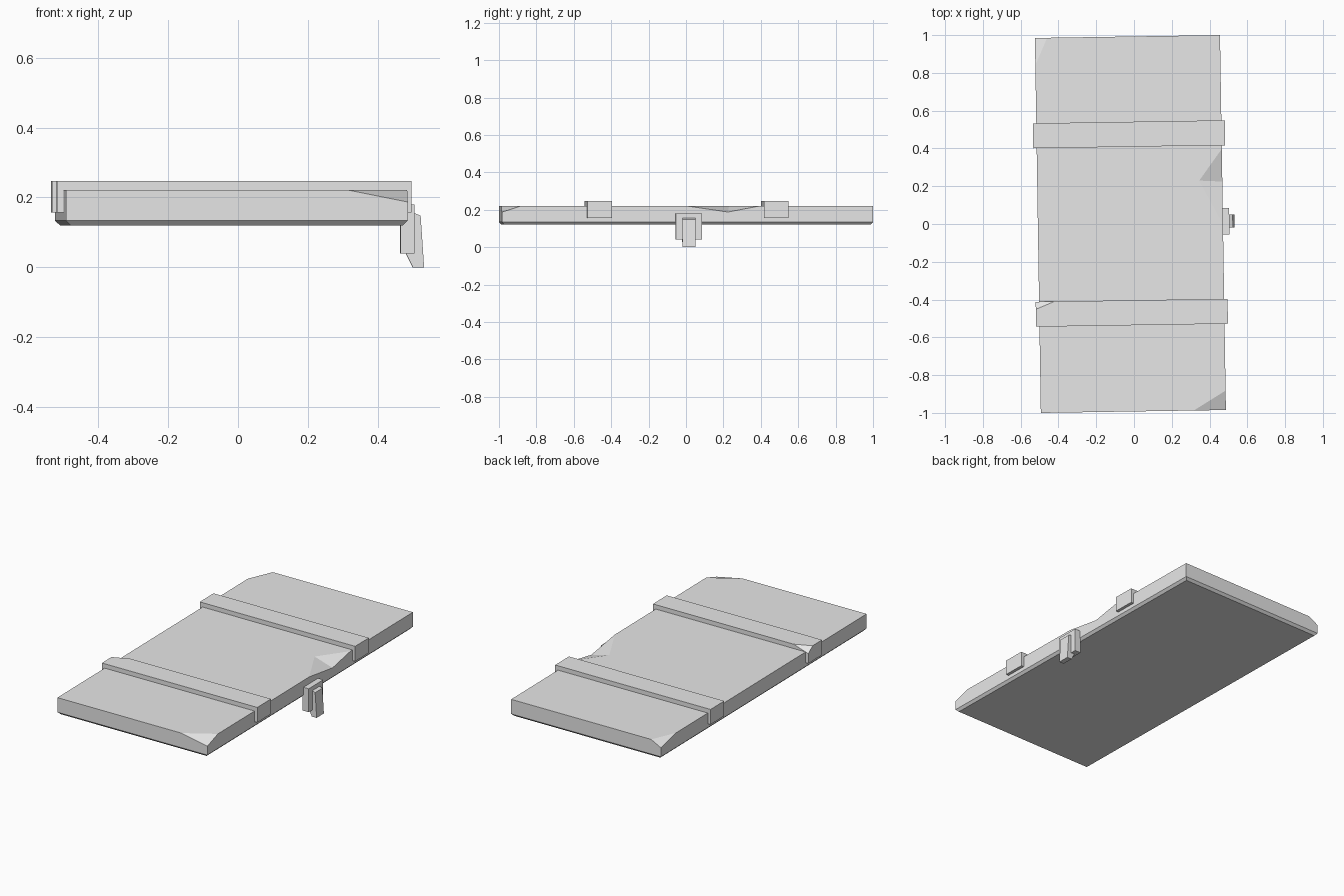
import bpy
import bmesh
from math import radians
from mathutils import Matrix, Vector

old = bpy.data.objects.get("Cube")
if old:
    bpy.data.objects.remove(old, do_unlink=True)

grey = bpy.data.materials.new("plain_grey")
grey.use_nodes = True
grey.diffuse_color = (0.8, 0.8, 0.8, 1)
grey.node_tree.nodes["Principled BSDF"].inputs["Base Color"].default_value = (0.8, 0.8, 0.8, 1)

# The whole lid sits slightly twisted about the vertical axis
PLACE = Matrix.Translation((-0.019, 0, 0)) @ Matrix.Rotation(radians(0.9), 4, "Z")


def finish(bm, name):
    bmesh.ops.recalc_face_normals(bm, faces=bm.faces)
    mesh = bpy.data.meshes.new(name)
    bm.to_mesh(mesh)
    bm.free()
    mesh.transform(PLACE)
    mesh.materials.append(grey)
    obj = bpy.data.objects.new(name, mesh)
    bpy.context.collection.objects.link(obj)
    return obj


def box(low, high):
    low, high = Vector(low), Vector(high)
    bm = bmesh.new()
    bmesh.ops.create_cube(bm, size=1)
    for v in bm.verts:
        v.co = (low + high) / 2 + v.co * (high - low)
    return bm


def chip(bm, a, b, c):
    """Cut off a top corner with the plane through three points."""
    a, b, c = Vector(a), Vector(b), Vector(c)
    normal = (b - a).cross(c - a).normalized()
    if normal.z < 0:
        normal.negate()
    bmesh.ops.bisect_plane(bm, geom=bm.verts[:] + bm.edges[:] + bm.faces[:],
                           plane_co=a, plane_no=normal, clear_outer=True)
    bmesh.ops.holes_fill(bm, edges=[e for e in bm.edges if e.is_boundary])


# Lid slab with a chamfered underside and two chipped corners
W, L, BOTTOM, TOP = 0.49, 0.9925, 0.12, 0.221
bm = box((-W, -L, BOTTOM), (W, L, TOP))
rim = [e for e in bm.edges if all(v.co.z < BOTTOM + 0.01 for v in e.verts)]
bmesh.ops.bevel(bm, geom=rim, offset=0.014, segments=1, affect="EDGES")
chip(bm, (0.32, -L, TOP), (W, -0.89, TOP), (W, -L, 0.187))
chip(bm, (-0.425, L, TOP), (-W, 0.848, TOP), (-W, L, 0.187))
slab = finish(bm, "lid_slab")

# Broken notch in the edge above the latch
tip = Vector((0.368, 0.224, TOP))
bm = bmesh.new()
bm.verts.new(tip)
bm.verts.new(tip + Vector((0, 0, 0.1)))
for p in ((W, 0.39, TOP), (W, -0.008, TOP), (W, 0.217, 0.188)):
    far = tip + (Vector(p) - tip) * 1.4
    bm.verts.new(far)
    bm.verts.new((far.x, far.y, TOP + 0.1))
bmesh.ops.convex_hull(bm, input=bm.verts[:])
cutter = finish(bm, "notch_cutter")
cutter.hide_render = True
cut = slab.modifiers.new("notch", "BOOLEAN")
cut.operation, cut.object, cut.solver = "DIFFERENCE", cutter, "EXACT"
bpy.context.view_layer.objects.active = slab
bpy.ops.object.modifier_apply(modifier=cut.name)
bpy.data.objects.remove(cutter, do_unlink=True)

# Two bands across the lid, the front one with a chipped end
X, HALF, BAND_TOP = 0.508, 0.066, 0.247
for name, y in (("front_band", -0.47), ("back_band", 0.475)):
    bm = box((-X, y - HALF, 0.157), (X, y + HALF, BAND_TOP))
    if y < 0:
        edge = y + HALF
        chip(bm, (-0.41, edge, BAND_TOP), (-X, edge - 0.04, BAND_TOP), (-X, edge, 0.215))
    finish(bm, name)

# Latch plate on the side
finish(box((0.484, -0.063, 0.04), (0.524, 0.077, 0.18)), "latch_plate")

# Hanging hasp, extruded from its side profile
profile = [(0.5, 0.155), (0.524, 0.155), (0.542, 0.148), (0.552, 0), (0.52, 0), (0.5, 0.04)]
bm = bmesh.new()
face = bm.faces.new([bm.verts.new((x, -0.028, z)) for x, z in profile])
side = bmesh.ops.extrude_face_region(bm, geom=[face])["geom"]
bmesh.ops.translate(bm, vec=(0, 0.07, 0), verts=[g for g in side if isinstance(g, bmesh.types.BMVert)])
finish(bm, "latch_hasp")
